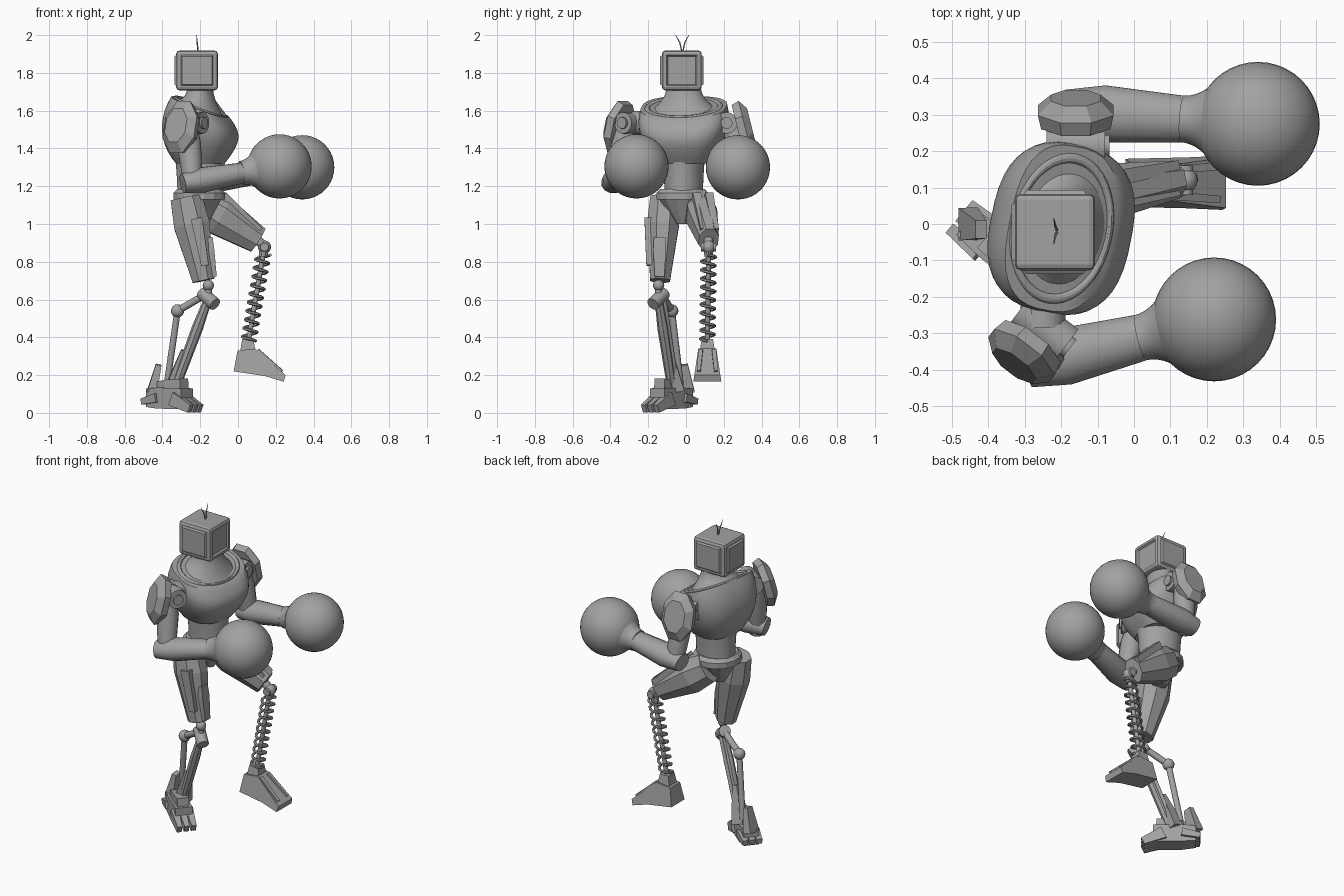
import bpy, bmesh, math
from mathutils import Vector, Matrix

if "Cube" in bpy.data.objects:
    bpy.data.objects.remove(bpy.data.objects["Cube"], do_unlink=True)

shade = (.36, .36, .36, 1)
grey = bpy.data.materials.new("plain grey")
grey.use_nodes = True
grey.diffuse_color = shade
grey.node_tree.nodes["Principled BSDF"].inputs["Base Color"].default_value = shade
UP, AHEAD, ASIDE = Vector((0, 0, 1)), Vector((1, 0, 0)), Vector((0, 1, 0))


def at(x, y, z):
    return Vector((x, y, z))


def finish(name, bm, smooth):
    bmesh.ops.recalc_face_normals(bm, faces=bm.faces)
    mesh = bpy.data.meshes.new(name)
    bm.to_mesh(mesh)
    bm.free()
    mesh.materials.append(grey)
    ob = bpy.data.objects.new(name, mesh)
    bpy.context.collection.objects.link(ob)
    if smooth:
        bpy.ops.object.select_all(action='DESELECT')
        ob.select_set(True)
        bpy.context.view_layer.objects.active = ob
        bpy.ops.object.shade_smooth_by_angle(angle=math.radians(40))


def skin(name, rings, smooth=True):
    """Join rings of points into one capped surface."""
    bm = bmesh.new()
    loops = [[bm.verts.new(point) for point in ring] for ring in rings]
    for low, high in zip(loops, loops[1:]):
        for i in range(len(low)):
            bm.faces.new((low[i - 1], low[i], high[i], high[i - 1]))
    bm.faces.new(loops[0])
    bm.faces.new(loops[-1])
    finish(name, bm, smooth)


def oval(centre, across, along, sides, power=2):
    """Rounded outline spanned by two half-axis vectors."""
    ring = []
    for i in range(sides):
        angle = math.tau * (i + .5) / sides
        c, s = math.cos(angle), math.sin(angle)
        c = math.copysign(abs(c) ** (2 / power), c)
        s = math.copysign(abs(s) ** (2 / power), s)
        ring.append(centre + across * c + along * s)
    return ring


def sweep(name, path, radii, sides=8, smooth=False, flat=1, ref=UP):
    """Sections square to a path; flat is their height over their width."""
    rings = []
    for i, point in enumerate(path):
        course = path[min(i + 1, len(path) - 1)] - path[max(i - 1, 0)]
        u = ref.cross(course).normalized()
        v = course.normalized().cross(u)
        grow = radii[i] / math.cos(math.pi / sides)
        rings.append(oval(point, u * grow, v * grow * flat, sides))
    skin(name, rings, smooth)


def limb(name, start, end, first, last, sides=8, swell=1, **style):
    """Tapered part that is fullest a third of the way along."""
    middle = (first + (last - first) / 3) * swell
    sweep(name, [start, start.lerp(end, 1 / 3), end], [first, middle, last], sides, **style)


def rod(name, start, end, radius, ref=UP):
    sweep(name, [start, end], [radius, radius], 14, True, ref=ref)


def ball(name, centre, radius, sides=16):
    bm = bmesh.new()
    bmesh.ops.create_uvsphere(bm, u_segments=sides, v_segments=sides // 2, radius=radius,
                              matrix=Matrix.Translation(centre))
    finish(name, bm, True)


# Head: bevelled box with a sunken screen ahead and raised panels on the other sides
bm = bmesh.new()
bmesh.ops.create_cube(bm, matrix=Matrix.Translation((-.217, -.022, 1.813))
                      @ Matrix.Diagonal((.22, .21, .21, 1)))
bmesh.ops.bevel(bm, geom=bm.edges[:], offset=.016, segments=2, affect='EDGES', profile=.5)
panels = [f for f in bm.faces if f.calc_area() > .02 and abs(f.normal.z) < .5]
bmesh.ops.inset_individual(bm, faces=panels, thickness=.012)
for panel in panels:
    bmesh.ops.inset_individual(bm, faces=[panel], thickness=.01, depth=-.01 if panel.normal.x > .5 else .01)
finish("head", bm, False)
crown = at(-.21, -.02, 1.9)
for side in (-1, 1):
    tip = at(-.22, -.02 + side * .035, 2)
    bend = crown.lerp(tip, .6) - ASIDE * side * .008
    sweep("antenna", [crown, bend, tip], [.003, .003, .001], sides=5, ref=AHEAD)

# Torso, turned a little so that its left shoulder leads
body = at(-.2, -.012, 0)
turn = Matrix.Rotation(-.2, 3, 'Z')
front, flank = turn @ AHEAD, turn @ ASIDE
steps = [i / 10 for i in range(11)]


def level(z, deep, wide, slope=0, power=2):
    return oval(body + UP * z, (front - UP * slope) * deep, flank * wide, 40, power)


chest, neck, waist = [], [], []
for t in steps:
    depth = .195 * math.sin(math.pi * (.22 + .52 * t))
    width = .236 * math.sin(math.pi * (.2 + .38 * t))
    chest.append(level(1.32 + .3 * t, depth, width, .4 * t * t, 2.7))
    radius = .066 + .072 * (1 - t) ** 2
    neck.append(level(1.59 + .14 * t, radius, radius * 1.38, .4 * (1 - t)))
    radius = .122 + .012 * t * t
    waist.append(level(1.15 + .2 * t, radius, radius * .83))
skin("chest", chest)
skin("neck", neck)
skin("waist", waist)
bpy.ops.mesh.primitive_torus_add(major_radius=.17, minor_radius=.013, major_segments=40,
                                 location=body + UP * 1.615, rotation=(0, .38, -.2))
collar = bpy.context.object
collar.name = "collar"
collar.scale = (.83, 1.15, 1)
collar.data.materials.append(grey)
bpy.ops.object.shade_smooth_by_angle()

# Pelvis and belt
hips = at(-.205, -.02, 0)
skin("pelvis", [oval(hips + UP * (1 + .15 * t), AHEAD * (.05 + .08 * t), ASIDE * (.03 + .11 * t), 12)
                for t in steps[::5]], False)
skin("belt", [oval(hips + UP * z, AHEAD * wide, ASIDE * wide, 16)
              for z, wide in ((1.13, .14), (1.165, .14), (1.185, .12))], False)

# Arms: shoulder drum and pad, two arm parts, ball glove
for side, sign, yaw, joint, elbow, glove in (
        ("right", -1, -.65, at(-.25, -.285, 1.535), at(-.235, -.375, 1.225), at(.22, -.262, 1.305)),
        ("left", 1, 0, at(-.16, .215, 1.535), at(-.13, .305, 1.235), at(.34, .275, 1.3))):
    axle = Matrix.Rotation(yaw, 3, 'Z') @ AHEAD
    out = (UP.cross(axle) * sign + UP * .25).normalized()
    rod(side + "_shoulder_drum", joint - axle * .08, joint + axle * .08, .056)
    rod(side + "_shoulder_cap", joint, joint + axle * .093, .03)
    rod(side + "_shoulder_link", joint - ASIDE * sign * .1, joint, .062)
    pad = joint + out * .075 - UP * .045
    sweep(side + "_shoulder_pad", [pad - out * .015, pad + out * .025, pad + out * .06],
          [.095, .104, .068], flat=1.36)
    limb(side + "_upper_arm", joint + out * .035, elbow - UP * .05, .05, .048,
         sides=12, swell=1.28, smooth=True, ref=ASIDE)
    reach = (glove - elbow).normalized()
    wrist = glove - reach * .21
    limb(side + "_forearm", elbow - reach * .06, wrist, .06, .064, sides=12, swell=1.28,
         smooth=True, flat=.85)
    sweep(side + "_glove_cuff", [wrist + reach * .11 * t for t in steps],
          [.064 + .07 * t * t for t in steps], sides=32, smooth=True)
    ball(side + "_glove", glove, .17, 40)

# Standing leg: thigh, plates and knee
hip, thigh_end = at(-.275, -.115, 1.14), at(-.182, -.137, .7)
limb("right_thigh", hip, thigh_end, .074, .052, swell=1.27, flat=1.12, ref=AHEAD)
limb("right_thigh_plate", at(-.22, -.19, 1.03), at(-.175, -.19, .78), .03, .02, sides=4, ref=AHEAD)
limb("right_knee_plate", at(-.15, -.14, .93), at(-.125, -.14, .72), .03, .025, sides=4,
     swell=1.2, flat=.5, ref=AHEAD)
knee = at(-.157, -.145, .675)
hinge = knee - UP * .07
ball("right_knee_ball", knee, .03)
rod("right_knee_post", knee, hinge, .018, AHEAD)
pin = at(.035, -.03, -.03)
rod("right_knee_hinge", hinge - pin, hinge + pin, .034)

# Standing leg: shin rods meeting at the ankle
rear, ankle = at(-.32, -.075, .54), at(-.33, -.075, .14)
ball("rear_joint", rear, .035)
rod("knee_link", hinge - pin * .6, rear, .019)
rod("rear_shin", rear, at(-.375, -.03, .16), .017)
limb("front_shin", hinge, ankle, .02, .024, swell=1.3)
rod("side_shin", hinge + ASIDE * .03, ankle + ASIDE * .03, .01)
limb("calf_fin", at(-.285, -.09, .33), at(-.35, -.05, .12), .016, .04, sides=4, ref=AHEAD)

# Standing foot, running diagonally from heel to toes
heel, toe = at(-.455, 0, 0), at(-.225, -.19, 0)
across = UP.cross(toe - heel).normalized()


def sole_at(share, height, shift=0):
    return heel.lerp(toe, share) + across * shift + UP * height


limb("right_foot", sole_at(-.02, .08), sole_at(.8, .075), .044, .05, sides=4, swell=1.1, flat=1.1)
limb("right_ankle_block", sole_at(.22, .11), sole_at(.75, .125), .034, .035, sides=4, swell=1.1, flat=1.6)
for shift in (-.042, 0, .042):
    limb("right_toe", sole_at(.6, .075, shift), sole_at(1, .022, shift), .023, .014, sides=4, flat=1.6)
    limb("right_heel_spur", sole_at(.25, .08, shift), sole_at(-.1, .06, shift), .024, .016, sides=4)
limb("heel_fin", heel + UP * .11, heel + at(.035, -.015, .255), .045, .025, sides=4, flat=.6, ref=AHEAD)

# Raised leg: thigh, its two ridges and knee
hip, knee, base = at(-.2, .065, 1.11), at(.14, .12, .878), at(.052, .113, .36)
thigh_end = at(.105, .12, .915)
limb("left_thigh", hip, thigh_end, .066, .052, swell=1.28, flat=1.35)
for shift in (-.03, .035):
    limb("left_thigh_ridge", at(-.08, .085 + shift, 1.15), at(.115, .122 + shift, .965), .022, .016, sides=4)
ball("left_knee_ball", knee, .035)
rod("left_knee_hinge", knee - ASIDE * .04, knee + ASIDE * .04, .022)
rod("left_knee_arm", thigh_end, knee, .024)

# Spring wound around a piston
rod("spring_piston", knee, base, .013, ASIDE)
limb("spring_seat", knee, knee.lerp(base, .1), .02, .022, swell=1.2, ref=ASIDE)
count, turns = 150, 10
coil = []
for i in range(count + 1):
    angle = math.tau * turns * i / count
    spoke = AHEAD * math.cos(angle) + ASIDE * math.sin(angle)
    coil.append(knee.lerp(base, .08 + .88 * i / count) + spoke * .037)
sweep("spring", coil, [.007] * len(coil), sides=6, smooth=True)

# Raised foot: socket, wedge that widens downwards and two ridges
limb("left_foot_socket", base - UP * .07, base + UP * .03, .046, .03, sides=4, ref=AHEAD)
side_view = [(-.075, -.14), (-.055, -.03), (.04, -.02), (.2, -.16), (.19, -.195), (.09, -.165)]
skin("left_foot", [[base + at(x, side * (.045 - .15 * z), z) for x, z in side_view]
                   for side in (-1, 1)], False)
for shift in (-.035, .035):
    limb("left_foot_ridge", base + at(.05, shift, -.03), base + at(.18, shift * 1.3, -.142), .012, .01, sides=4)
